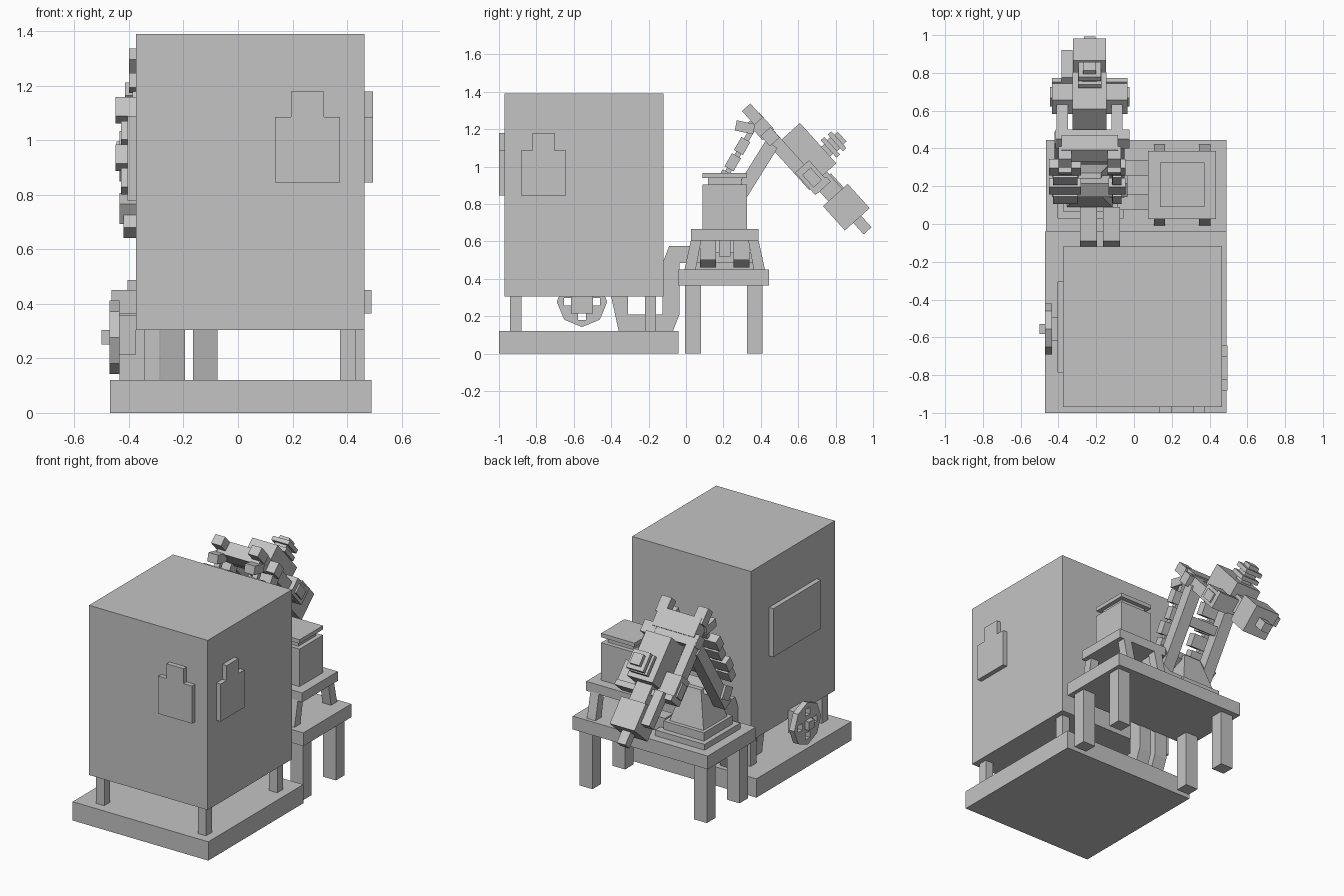
import bpy, bmesh, math
from mathutils import Matrix, Vector

old = bpy.data.objects.get("Cube")
if old:
    bpy.data.objects.remove(old)

GREY = (0.55, 0.55, 0.55, 1)
grey = bpy.data.materials.new("plain grey")
grey.use_nodes = True
grey.diffuse_color = GREY
grey.node_tree.nodes["Principled BSDF"].inputs["Base Color"].default_value = GREY


def finish(name, bm):
    bmesh.ops.recalc_face_normals(bm, faces=bm.faces)
    mesh = bpy.data.meshes.new(name)
    bm.to_mesh(mesh)
    bm.free()
    mesh.materials.append(grey)
    ob = bpy.data.objects.new(name, mesh)
    bpy.context.collection.objects.link(ob)
    return ob


def block(name, centre, size, angle=0):
    """Box, optionally tilted about the x axis."""
    bm = bmesh.new()
    m = (Matrix.Translation(centre) @ Matrix.Rotation(angle, 4, 'X')
         @ Matrix.Diagonal((*size, 1)))
    bmesh.ops.create_cube(bm, size=1, matrix=m)
    return finish(name, bm)


def box(name, x, y, z):
    """Upright box from its x, y and z ranges."""
    return block(name, [(a + b) / 2 for a, b in (x, y, z)],
                 [b - a for a, b in (x, y, z)])


def prism(name, axis, pts, lo, hi):
    """Profile extruded along x (pts are y, z) or along y (pts are x, z)."""
    bm = bmesh.new()

    def place(p, d):
        return (d, p[0], p[1]) if axis == 'x' else (p[0], d, p[1])
    face = bm.faces.new([bm.verts.new(place(p, lo)) for p in pts])
    ext = bmesh.ops.extrude_face_region(bm, geom=[face])["geom"]
    shift = Vector(place((0, 0), hi - lo))
    bmesh.ops.translate(bm, vec=shift,
                        verts=[v for v in ext if isinstance(v, bmesh.types.BMVert)])
    return finish(name, bm)


def frustum(name, cx, cy, z, low, high):
    """Square block tapering from half width low to half width high."""
    bm = bmesh.new()
    bmesh.ops.create_cone(bm, cap_ends=True, segments=4, radius1=low * math.sqrt(2),
                          radius2=high * math.sqrt(2), depth=z[1] - z[0],
                          matrix=Matrix.Translation((cx, cy, sum(z) / 2))
                          @ Matrix.Rotation(math.pi / 4, 4, 'Z'))
    return finish(name, bm)


# Cabinet on its plinth
box("plinth", (-.47, .49), (-1, -.04), (0, .12))
box("cabinet", (-.375, .465), (-.97, -.12), (.305, 1.39))
for x in (-.345, .375):
    for y in (-.94, -.22):
        box("cabinet_leg", (x, x + .057), (y, y + .06), (.12, .305))


# Stepped panels on the front and the left side, plain panel on the right side
def stepped(c):
    a, b = .12, .06
    return [(c - a, .845), (c + a, .845), (c + a, 1.085), (c + b, 1.085),
            (c + b, 1.18), (c - b, 1.18), (c - b, 1.085), (c - a, 1.085)]


prism("front_panel", 'y', stepped(.255), -1, -.97)
prism("side_panel", 'x', stepped(-.762), .465, .495)
box("plain_panel", (-.405, -.375), (-.785, -.305), (.78, 1.09))


# Octagonal valve wheel with four holes
def octagon(r):
    return [(-.556 + r * math.sin(i * math.pi / 4), .277 + r * math.cos(i * math.pi / 4))
            for i in range(8)]


wheel = prism("valve_wheel", 'x', octagon(.135), -.472, -.435)
box("wheel_hub", (-.5, -.47), (-.583, -.529), (.25, .304))
box("wheel_axle", (-.437, -.375), (-.616, -.496), (.215, .36))
for i in range(4):
    a = i * math.pi / 2
    cutter = block("wheel_cutter", (-.45, -.556 + .075 * math.sin(a), .277 + .075 * math.cos(a)),
                   (.1, .042, .042))
    cutter.hide_render = True
    cutter.hide_viewport = True
    mod = wheel.modifiers.new("hole", 'BOOLEAN')
    mod.operation = 'DIFFERENCE'
    mod.object = cutter

# Two ducts from beneath the cabinet up to the robot base
duct = [(-.4, .305), (-.36, .12), (-.07, .12), (-.035, .21), (-.035, .485), (.09, .485),
        (.09, .575), (-.09, .575), (-.125, .485), (-.125, .21), (-.31, .21), (-.31, .305)]
for x in (-.285, -.165):
    prism("duct", 'x', duct, x, x + .09)

# Work table
box("table_top", (-.465, .49), (-.04, .445), (.365, .45))
for x in (-.435, .375):
    for y in (-.005, .325):
        box("table_leg", (x, x + .09), (y, y + .085), (0, .365))

# Container on a splayed stand
SX, SY = .255, .207
for x in (.105, .345):
    for s in (-1, 1):
        leg = [(SY + s * a, z) for a, z in ((.215, .45), (.155, .45), (.125, .61), (.18, .61))]
        prism("stand_leg", 'x', leg, x, x + .06)
box("stand_plate", (SX - .18, SX + .18), (SY - .18, SY + .18), (.605, .665))
box("container", (SX - .118, SX + .118), (SY - .118, SY + .118), (.665, .905))
box("container_neck", (SX - .09, SX + .09), (SY - .09, SY + .09), (.905, .94))
box("container_lid", (SX - .118, SX + .118), (SY - .118, SY + .118), (.94, .965))
box("stand_outlet", (SX - .03, SX + .03), (SY - .03, SY + .03), (.52, .605))

# Short feed ducts from the stand to the robot base
feed = [(-.09, .46), (.01, .46), (.08, .5), (.15, .5), (.15, .605), (.08, .605),
        (.0, .55), (-.09, .55)]
for y in (.075, .255):
    prism("feed_duct", 'y', feed, y, y + .085)

# Robot base and turret
RX, RY = -.235, .21
box("robot_base", (RX - .17, RX + .18), (RY - .18, RY + .18), (.45, .487))
box("robot_base_step", (RX - .14, RX + .145), (RY - .145, RY + .145), (.487, .54))
frustum("robot_turret", RX, RY, (.54, .76), .12, .06)
block("shoulder_axle", (RX, .2, .75), (.4, .08, .085), math.radians(30))


def paired(name, offset, y, z, size, angle):
    for s in (-1, 1):
        block(name, (RX + s * offset, y, z), size, angle)


# Lower arm links with cross plate, and the segmented pistons behind them
LINK = math.radians(58)
paired("lower_arm", .145, .315, .89, (.08, .54, .075), LINK)
block("lower_arm_brace", (RX, .35, .95), (.24, .06, .045), LINK)
PISTON = math.radians(60)
for i, width in enumerate((.09, .13, .09, .13)):
    d = i * .1
    y, z = .15 + d * math.cos(PISTON), .85 + d * math.sin(PISTON)
    block("right_piston", (-.365, y, z), (width + .04, .08, .055), PISTON)
    block("left_piston", (-.09, y, z), (width - .04, .08, .055), PISTON)
paired("piston_rod", .135, .24, 1.0, (.035, .46, .03), PISTON)

# Elbow
ELBOW = math.radians(-48)
block("elbow_axle", (RX + .015, .45, 1.16), (.39, .075, .07), ELBOW)
block("elbow_block", (RX, .4, 1.215), (.3, .12, .085), ELBOW)
paired("elbow_horn", .13, .355, 1.28, (.07, .1, .06), ELBOW)
paired("elbow_lug", .13, .315, 1.21, (.07, .1, .055), math.radians(-12))


# Forearm: u runs towards the tool, v is up and across, both from the wrist
def fore(name, u, v, lu, lv, x=0, w=.1):
    y = .857 + u * math.cos(ELBOW) - v * math.sin(ELBOW)
    z = .783 + u * math.sin(ELBOW) + v * math.cos(ELBOW)
    block(name, (RX + x, y, z), (w, lu, lv), ELBOW)


fore("forearm_body", -.355, .032, .29, .17, w=.18)
for side in (-1, 1):
    fore("forearm_bar", -.38, -.05, .36, .072, x=side * .145, w=.06)
    fore("forearm_motor", -.24, -.03, .16, .1, x=side * .14, w=.12)
    fore("motor_cap", -.24, -.03, .09, .06, x=side * .19, w=.04)
fore("forearm_cross_bar", -.175, -.02, .035, .1, w=.4)
fore("wrist_neck", -.15, 0, .14, .1, w=.11)
fore("wrist", 0, 0, .175, .178, w=.175)
fore("wrist_arm", -.08, .03, .22, .06, x=-.12, w=.06)
fore("tool", .12, 0, .1, .057, w=.06)
for i, width in enumerate((.07, .125, .08, .12, .07)):
    fore("forearm_stack", -.295, .127 + i * .024, width, .026, w=width)
